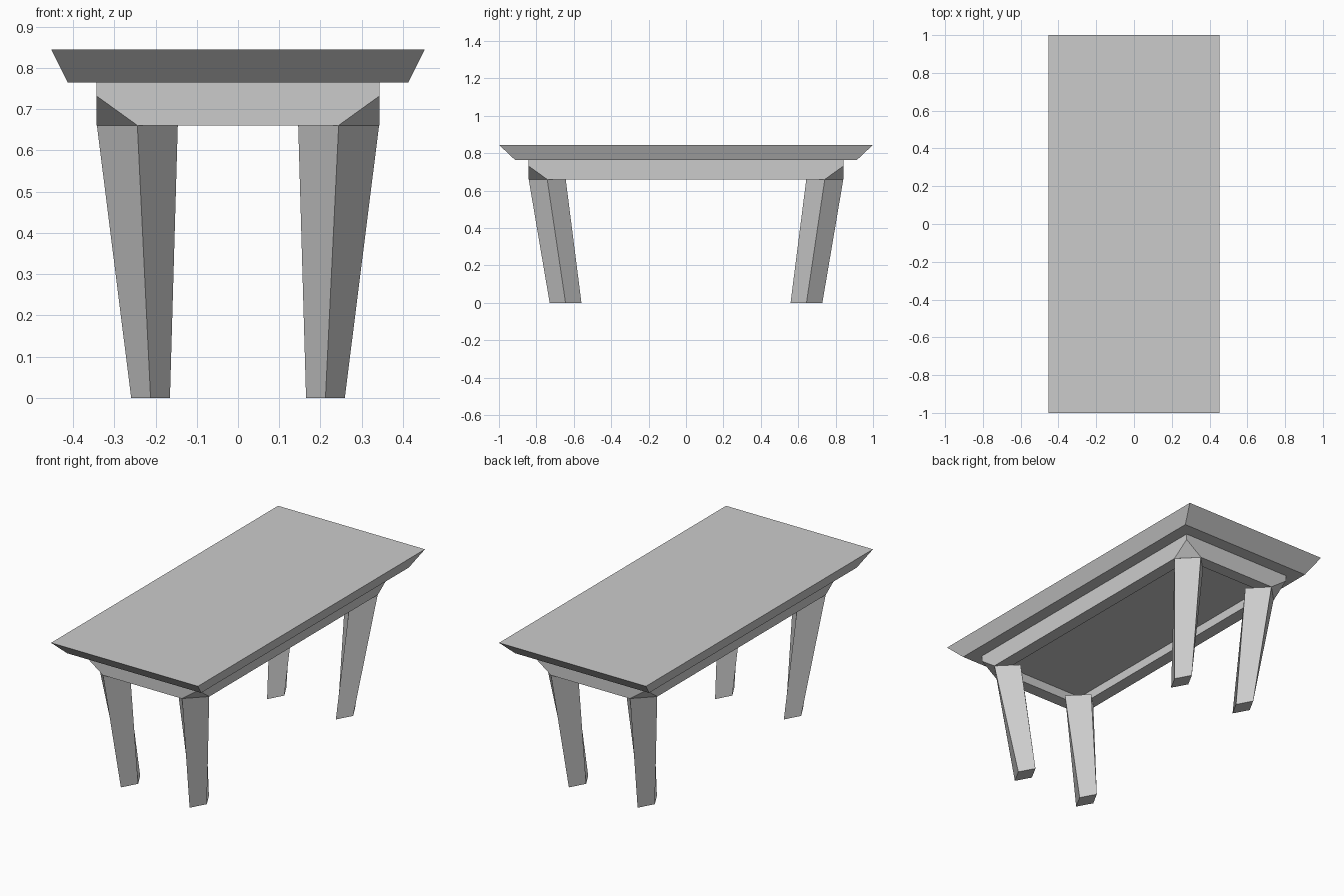
import bpy
import bmesh
from mathutils import Vector

cube = bpy.data.objects.get("Cube")
if cube:
    bpy.data.objects.remove(cube, do_unlink=True)

grey = bpy.data.materials.new("plain grey")
grey.use_nodes = True
colour = (0.6, 0.6, 0.6, 1)
grey.diffuse_color = colour
grey.node_tree.nodes["Principled BSDF"].inputs["Base Color"].default_value = colour

TOP, UNDERSIDE, RAIL = 0.845, 0.765, 0.66   # heights
AX, AY, THICK = 0.343, 0.842, 0.1           # apron half sizes and rail width
RECESS = 0.05                               # depth of the hollow between the rails
CHAMFER = 0.072                             # height of the cut corners
CORNERS = [(sx, sy) for sx in (-1, 1) for sy in (-1, 1)]


def finish(name, bm):
    bmesh.ops.recalc_face_normals(bm, faces=bm.faces)
    mesh = bpy.data.meshes.new(name)
    bm.to_mesh(mesh)
    bm.free()
    mesh.materials.append(grey)
    obj = bpy.data.objects.new(name, mesh)
    bpy.context.collection.objects.link(obj)


def loft(bm, low, low_z, high, high_z):
    """Closed solid between two outlines with equal point counts."""
    a = [bm.verts.new((x, y, low_z)) for x, y in low]
    b = [bm.verts.new((x, y, high_z)) for x, y in high]
    bottom = bm.faces.new(a[::-1])
    top = bm.faces.new(b)
    n = len(a)
    for i in range(n):
        j = (i + 1) % n
        bm.faces.new((a[i], a[j], b[j], b[i]))
    bm.normal_update()
    return bottom, top


def rect(x, y):
    return [(-x, -y), (x, -y), (x, y), (-x, y)]


def diamond(cx, cy, rx, ry):
    return [(cx - rx, cy), (cx, cy - ry), (cx + rx, cy), (cx, cy + ry)]


# Table top with undercut edges
bm = bmesh.new()
loft(bm, rect(0.413, 0.915), UNDERSIDE, rect(0.453, 1.0), TOP)
finish("table_top", bm)

# Apron with a shallow hollow underneath and cut lower corners
bm = bmesh.new()
bottom, top = loft(bm, rect(AX, AY), RAIL, rect(AX, AY), UNDERSIDE)
bmesh.ops.delete(bm, geom=[top], context='FACES_ONLY')
bmesh.ops.inset_region(bm, faces=[bottom], thickness=THICK, use_boundary=True)
panel = bmesh.ops.extrude_discrete_faces(bm, faces=[bottom])["faces"][0]
rim = [e for e in bm.edges if e.is_boundary and abs(e.verts[0].co.z - RAIL) < 0.001]
for v in panel.verts:
    v.co.z += RECESS
bmesh.ops.bridge_loops(bm, edges=rim)
for sx, sy in CORNERS:
    cut = bmesh.ops.bisect_plane(
        bm, geom=bm.verts[:] + bm.edges[:] + bm.faces[:],
        plane_co=Vector((sx * AX, sy * AY, RAIL + CHAMFER)),
        plane_no=Vector((sx / THICK, sy / THICK, -1 / CHAMFER)),
        clear_outer=True)["geom_cut"]
    edges = [g for g in cut if isinstance(g, bmesh.types.BMEdge)]
    bmesh.ops.contextual_create(bm, geom=edges)
finish("apron", bm)

# Tapered legs, set diagonally and leaning inward
for sx, sy in CORNERS:
    bm = bmesh.new()
    loft(bm, diamond(sx * 0.212, sy * 0.644, 0.047, 0.085), 0,
         diamond(sx * 0.244, sy * 0.742, 0.098, 0.099), RAIL)
    finish(("back" if sy > 0 else "front") + ("_left" if sx > 0 else "_right") + "_leg", bm)
